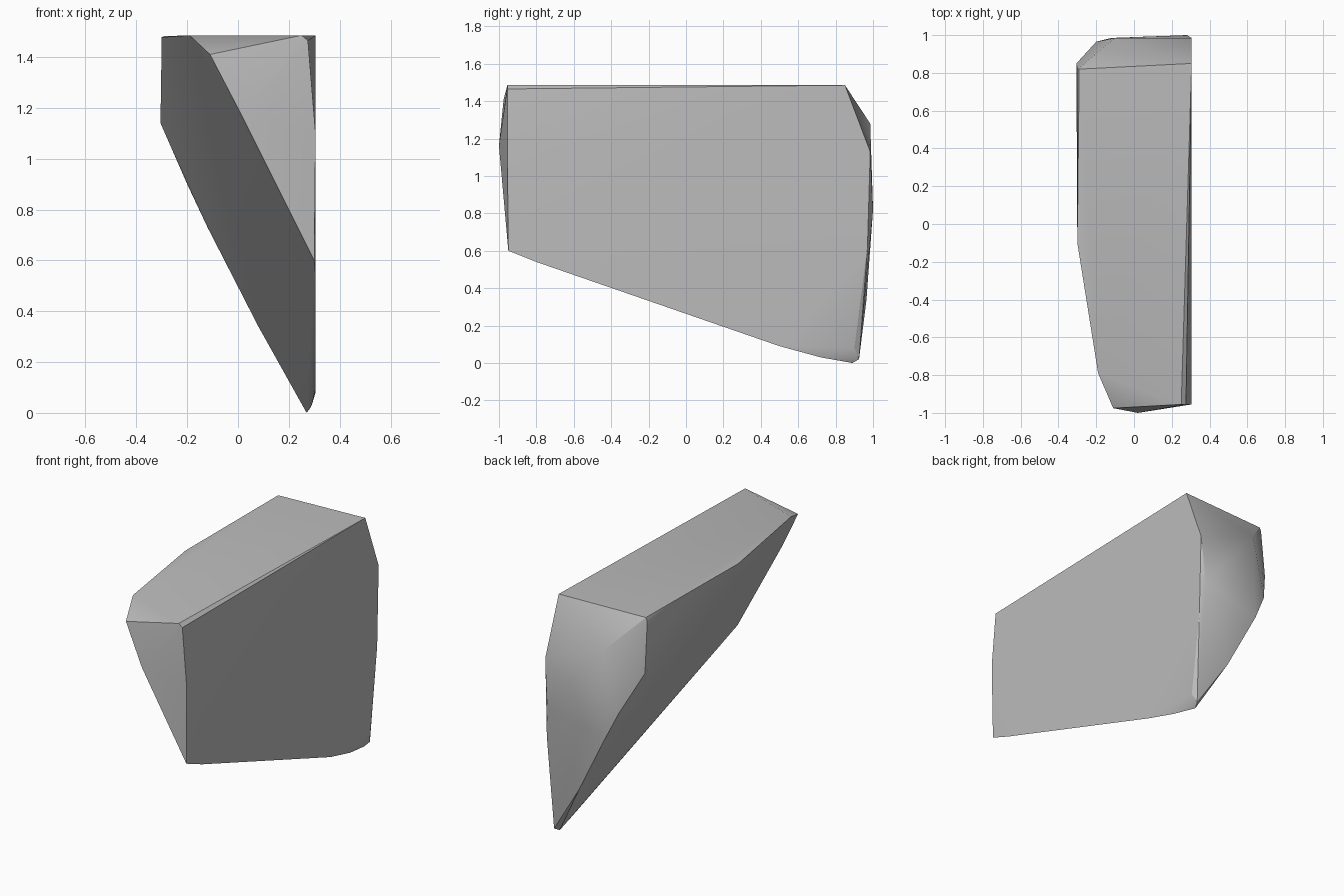
import bpy
import bmesh
import math

# Remove the default cube
cube = bpy.data.objects.get("Cube")
if cube:
    bpy.data.objects.remove(cube, do_unlink=True)

# One plain stone colour
stone = bpy.data.materials.new("stone_grey")
stone.use_nodes = True
grey = (0.5, 0.5, 0.5, 1.0)
stone.diffuse_color = grey
stone.node_tree.nodes["Principled BSDF"].inputs["Base Color"].default_value = grey

# Corners of each side of the broken slab
top_rim = [(0.305, 0.85, 1.485), (-0.29, 0.82, 1.482), (-0.3, 0.82, 1.46),
           (-0.3, -0.1, 1.478), (-0.19, -0.79, 1.485), (0.25, -0.955, 1.485)]
front_chip = [(0.275, -0.955, 1.465), (0.305, -0.955, 1.1), (0.3, -0.95, 0.6),
              (0.02, -1, 1.16), (-0.11, -0.975, 1.41)]
lower_edge = [(0.305, -0.8, 0.54), (0.305, 0.5, 0.09), (0.29, 0.72, 0.03),
              (0.27, 0.89, 0), (0.285, 0.925, 0.02), (0.305, 0.9, 0.08)]
back_break = [(0.305, 0.985, 1.13), (-0.1, 0.985, 1.28), (-0.305, 0.85, 1.14),
              (-0.2, 0.965, 0.9), (-0.12, 0.985, 0.73), (0.08, 0.965, 0.34),
              (0.28, 1, 0.82), (0.305, 0.97, 0.62)]


def build_hull(name, corners):
    """Wrap a solid tightly around the corners and merge flat regions."""
    bm = bmesh.new()
    for corner in corners:
        bm.verts.new(corner)
    hull = bmesh.ops.convex_hull(bm, input=bm.verts[:])
    loose = [v for v in bm.verts if not v.link_faces]
    bmesh.ops.delete(bm, geom=loose, context="VERTS")
    bmesh.ops.dissolve_limit(bm, angle_limit=math.radians(1),
                             verts=bm.verts[:], edges=bm.edges[:])
    bmesh.ops.recalc_face_normals(bm, faces=bm.faces[:])
    mesh = bpy.data.meshes.new(name)
    bm.to_mesh(mesh)
    bm.free()
    obj = bpy.data.objects.new(name, mesh)
    bpy.context.collection.objects.link(obj)
    return obj


# The rock shard, smooth across soft bends and sharp at the breaks
shard = build_hull("rock_shard", top_rim + front_chip + lower_edge + back_break)
shard.data.materials.append(stone)
bpy.ops.object.select_all(action="DESELECT")
shard.select_set(True)
bpy.context.view_layer.objects.active = shard
bpy.ops.object.shade_smooth_by_angle(angle=math.radians(30))
